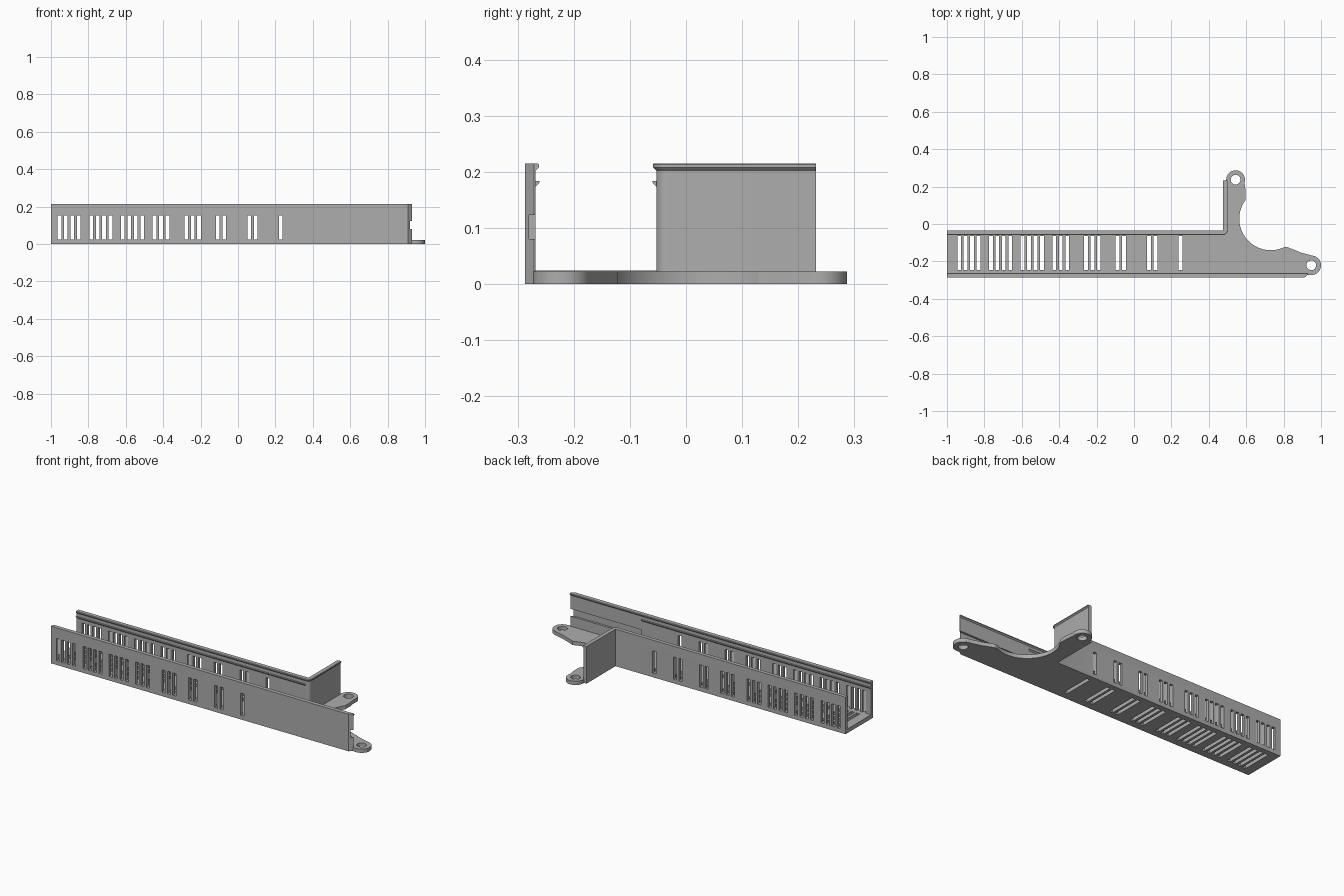
import bpy, bmesh, math
from mathutils import Vector

if "Cube" in bpy.data.objects:
    bpy.data.objects.remove(bpy.data.objects["Cube"], do_unlink=True)

grey = bpy.data.materials.new("plain grey")
grey.use_nodes = True
grey.diffuse_color = (0.42, 0.42, 0.42, 1)
grey.node_tree.nodes["Principled BSDF"].inputs["Base Color"].default_value = (0.42, 0.42, 0.42, 1)


def finish(name, bm):
    bmesh.ops.recalc_face_normals(bm, faces=bm.faces)
    me = bpy.data.meshes.new(name)
    bm.to_mesh(me)
    bm.free()
    me.materials.append(grey)
    ob = bpy.data.objects.new(name, me)
    bpy.context.collection.objects.link(ob)
    return ob


def add_prism(bm, outline, z0, z1):
    """Extrude a flat outline upward."""
    low = [bm.verts.new((x, y, z0)) for x, y in outline]
    high = [bm.verts.new((x, y, z1)) for x, y in outline]
    bm.faces.new(low)
    bm.faces.new(high)
    for i in range(len(low)):
        j = (i + 1) % len(low)
        bm.faces.new((low[i], low[j], high[j], high[i]))


def add_box(bm, x0, x1, y0, y1, z0, z1):
    add_prism(bm, [(x0, y0), (x1, y0), (x1, y1), (x0, y1)], z0, z1)


def sweep(name, path, profile):
    """Carry a (offset, height) profile along (point, normal) stations."""
    bm = bmesh.new()
    rings = [[bm.verts.new((p[0] + n[0] * d, p[1] + n[1] * d, z)) for d, z in profile]
             for p, n in path]
    count = len(profile)
    for a, b in zip(rings, rings[1:]):
        for i in range(count):
            j = (i + 1) % count
            bm.faces.new((a[i], a[j], b[j], b[i]))
    bm.faces.new(rings[0])
    bm.faces.new(rings[-1])
    return finish(name, bm)


def arc(cx, cy, r, a0, a1, n):
    return [(cx + r * math.cos(math.radians(a0 + (a1 - a0) * i / n)),
             cy + r * math.sin(math.radians(a0 + (a1 - a0) * i / n))) for i in range(n + 1)]


def cut(ob, bm):
    """Subtract the solids in bm from ob."""
    cutter = finish("cutter", bm)
    cutter.hide_render = True
    mod = ob.modifiers.new("cut", "BOOLEAN")
    mod.operation = "DIFFERENCE"
    mod.solver = "EXACT"
    mod.object = cutter
    bpy.context.view_layer.objects.active = ob
    bpy.ops.object.modifier_apply(modifier=mod.name)
    bpy.data.objects.remove(cutter, do_unlink=True)


# Slot groups: first slot centre and number of slots
GROUPS = [(-0.955, 4), (-0.785, 4), (-0.616, 4), (-0.446, 3),
          (-0.277, 3), (-0.108, 2), (0.060, 2), (0.228, 1)]


def slots(shift, y0, y1, z0, z1):
    bm = bmesh.new()
    for start, count in GROUPS:
        for i in range(count):
            x = start + shift + i * 0.0345
            add_box(bm, x - 0.010, x + 0.010, y0, y1, z0, z1)
    return bm


# Wall section with an inward hooked lip along the top
def wall_profile(t):
    return [(-t, 0), (0, 0), (0, 0.202), (0.006, 0.208), (0.006, 0.213), (0.004, 0.215), (-t, 0.215)]


# Front wall, with slots, a chamfered end and a groove on the inside
front = sweep("front_wall", [((-1, -0.268), (0, 1)), ((0.93, -0.268), (0, 1))], wall_profile(0.019))
cut(front, slots(0, -0.32, -0.22, 0.024, 0.153))
bm = bmesh.new()
add_prism(bm, [(0.906, -0.290), (0.96, -0.290), (0.96, -0.270), (0.931, -0.270)], -0.1, 0.3)
cut(front, bm)
bm = bmesh.new()
add_box(bm, 0.475, 0.96, -0.280, -0.24, 0.08, 0.123)
cut(front, bm)

# Back wall turning a rounded corner into the end flange
path = [((-1, -0.053), (0, -1))]
for a in range(-90, 1, 15):
    n = (math.cos(math.radians(a)), math.sin(math.radians(a)))
    path.append(((0.475 + 0.020 * n[0], -0.033 + 0.020 * n[1]), n))
path.append(((0.495, 0.232), (1, 0)))
back = sweep("back_wall_and_flange", path, wall_profile(0.018))
cut(back, slots(0, -0.09, 0.0, 0.024, 0.153))

# Snap ridges inside both walls
ridge = [(-0.002, 0.172), (0.007, 0.181), (0.007, 0.184), (-0.002, 0.184)]
for name, y, n in (("front_ridge", -0.268, (0, 1)), ("back_ridge", -0.053, (0, -1))):
    sweep(name, [((-1, y), n), ((0.472, y), n)], ridge)

# Slotted floor
bm = bmesh.new()
add_box(bm, -1, 0.465, -0.268, -0.053, 0, 0.024)
floor = finish("floor", bm)
cut(floor, slots(0.020, -0.245, -0.065, -0.02, 0.06))

# Mounting plate with two ears and a round bite
EARS = [(0.543, 0.237), (0.948, -0.221)]
outline = [(0.465, -0.272), (0.93, -0.272)]
outline += arc(*EARS[1], 0.052, -90, 78, 20)
outline += [(0.89, -0.152), (0.845, -0.134), (0.815, -0.122)]
outline += arc(0.731, 0.028, 0.168, -66, -217, 32)
outline += [(0.597, 0.175)]
outline += arc(*EARS[0], 0.050, -18, 180, 22)
outline += [(0.493, -0.045), (0.465, -0.045)]
bm = bmesh.new()
add_prism(bm, outline, 0, 0.022)
plate = finish("mounting_plate", bm)
bm = bmesh.new()
for x, y in EARS:
    add_prism(bm, arc(x, y, 0.026, 0, 345, 23), -0.05, 0.06)
cut(plate, bm)

# Smooth the curved parts, keeping edges sharp
for ob in (plate, back):
    bpy.ops.object.select_all(action="DESELECT")
    ob.select_set(True)
    bpy.context.view_layer.objects.active = ob
    bpy.ops.object.shade_smooth_by_angle(angle=math.radians(25))
